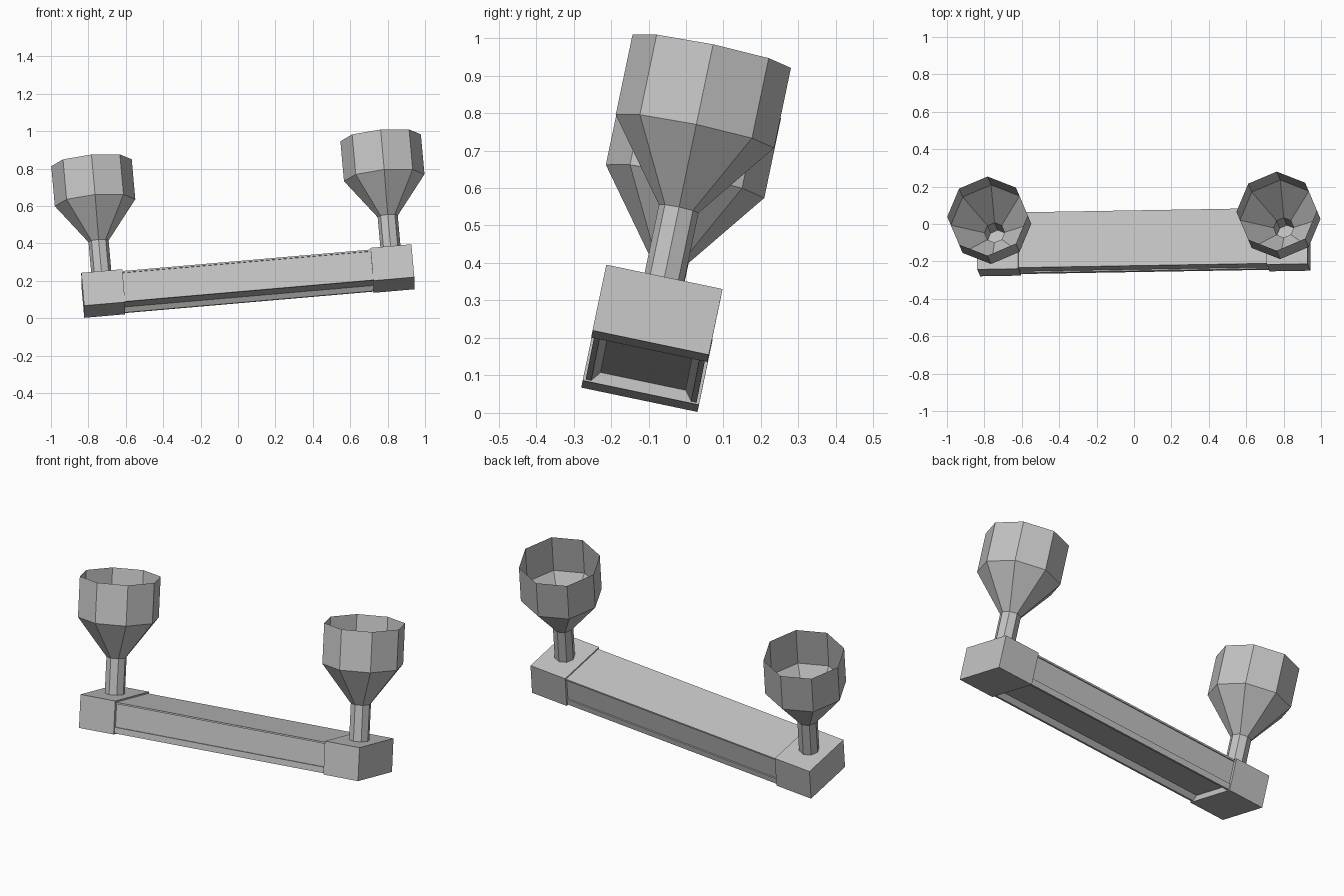
import bpy, bmesh, math
from mathutils import Matrix, Vector

cube = bpy.data.objects.get("Cube")
if cube:
    bpy.data.objects.remove(cube, do_unlink=True)

grey = bpy.data.materials.new("plain grey")
grey.use_nodes = True
COLOUR = (0.55, 0.55, 0.55, 1)
grey.diffuse_color = COLOUR
grey.node_tree.nodes["Principled BSDF"].inputs["Base Color"].default_value = COLOUR

# Tilted frame of the whole piece: length, depth and height axes
length_axis = Vector((0.996, 0.017, 0.086)).normalized()
depth_axis = Vector((0.001, 0.979, -0.205)).normalized()
height_axis = length_axis.cross(depth_axis).normalized()
depth_axis = height_axis.cross(length_axis)
FRAME = Matrix((length_axis, depth_axis, height_axis)).transposed().to_4x4()
FRAME.translation = (0.0525, -0.091, 0.199)

HALF_LENGTH, HALF_DEPTH, HALF_HEIGHT = 0.886, 0.1585, 0.09
BLOCK = 0.22
BLOCK_CENTRE = HALF_LENGTH - BLOCK / 2


def finish(name, bm):
    bmesh.ops.transform(bm, matrix=FRAME, verts=bm.verts)
    mesh = bpy.data.meshes.new(name)
    bm.to_mesh(mesh)
    bm.free()
    mesh.materials.append(grey)
    obj = bpy.data.objects.new(name, mesh)
    bpy.context.collection.objects.link(obj)


def end_block(name, x):
    bm = bmesh.new()
    size = Matrix.Diagonal((BLOCK, 2 * HALF_DEPTH, 2 * HALF_HEIGHT, 1))
    bmesh.ops.create_cube(bm, size=1, matrix=Matrix.Translation((x, 0, 0)) @ size)
    finish(name, bm)


def cup(name, x):
    # Open thin-walled funnel: stem, cone and rim, eight sides
    bm = bmesh.new()
    rings = []
    for radius, height in ((0.054, 0), (0.054, 0.196), (0.216, 0.408), (0.216, 0.627)):
        rings.append([bm.verts.new((x + radius * math.cos(i * math.pi / 4),
                                    radius * math.sin(i * math.pi / 4),
                                    HALF_HEIGHT + height)) for i in range(8)])
    for low, high in zip(rings, rings[1:]):
        for i in range(8):
            j = (i + 1) % 8
            bm.faces.new((low[i], low[j], high[j], high[i]))
    finish(name, bm)


def beam(name):
    # Half profile: top plate, grooved side, bottom rail, hollow underside
    half = [(0.151, 0.082), (0.151, 0.073), (0.144, 0.073), (0.144, -0.052),
            (0.151, -0.052), (0.151, -0.085), (0.136, -0.085), (0.116, -0.059)]
    profile = half + [(-y, z) for y, z in reversed(half)]
    end = HALF_LENGTH - BLOCK
    bm = bmesh.new()
    face = bm.faces.new([bm.verts.new((-end, y, z)) for y, z in profile])
    sweep = bmesh.ops.extrude_face_region(bm, geom=[face])
    moved = [v for v in sweep["geom"] if isinstance(v, bmesh.types.BMVert)]
    bmesh.ops.translate(bm, verts=moved, vec=(2 * end, 0, 0))
    bmesh.ops.recalc_face_normals(bm, faces=bm.faces)
    finish(name, bm)


beam("beam")
for side, sign in (("left", 1), ("right", -1)):
    end_block(side + "_end_block", sign * BLOCK_CENTRE)
    cup(side + "_cup", sign * BLOCK_CENTRE)
